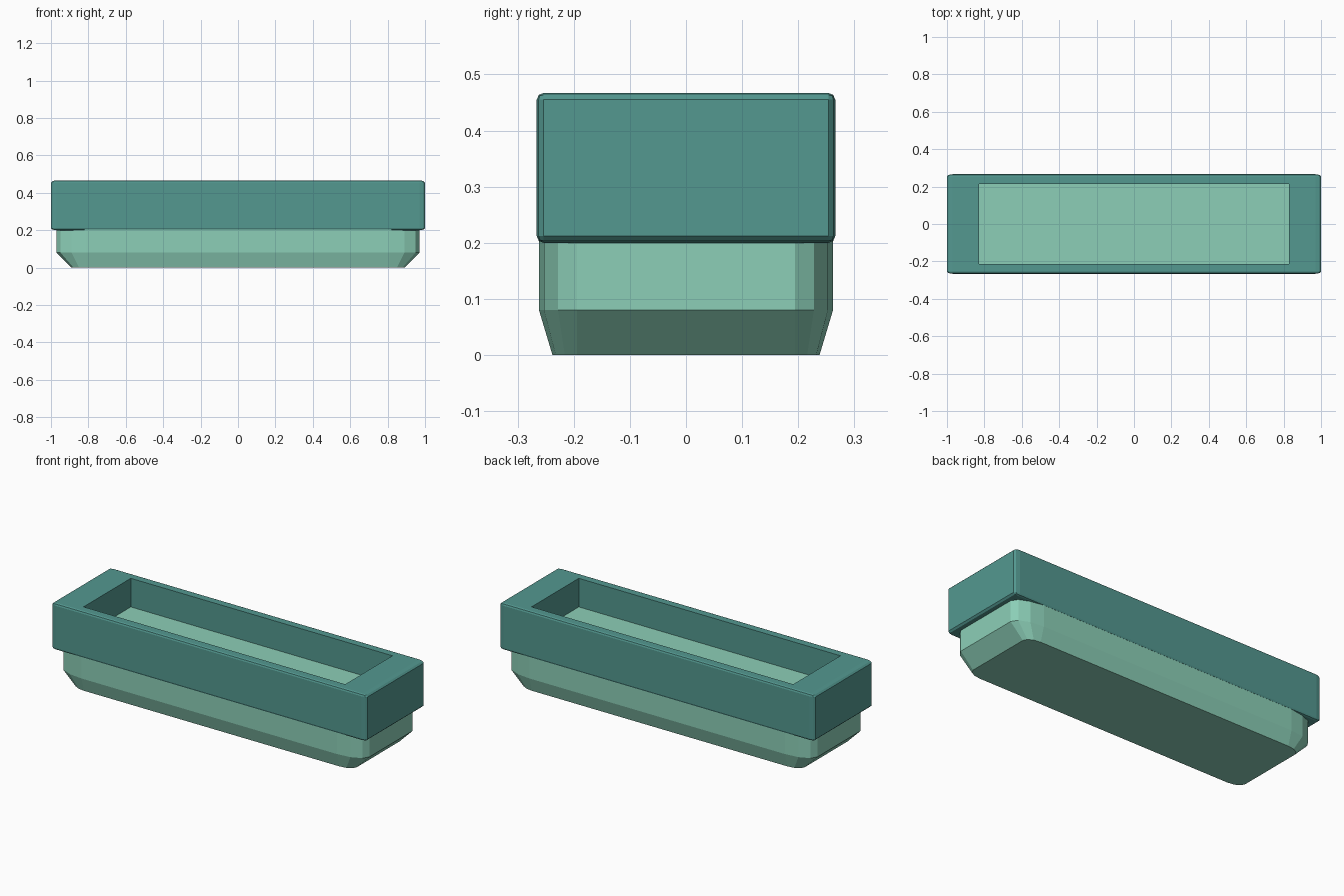
import bpy, bmesh, math

if "Cube" in bpy.data.objects:
    bpy.data.objects.remove(bpy.data.objects["Cube"])


def material(name, color):
    m = bpy.data.materials.new(name)
    m.diffuse_color = (*color, 1)
    m.use_nodes = True
    m.node_tree.nodes["Principled BSDF"].inputs["Base Color"].default_value = m.diffuse_color
    return m


def add_object(name, bm, mat):
    bmesh.ops.recalc_face_normals(bm, faces=bm.faces[:])
    mesh = bpy.data.meshes.new(name)
    bm.to_mesh(mesh)
    bm.free()
    mesh.materials.append(mat)
    ob = bpy.data.objects.new(name, mesh)
    bpy.context.collection.objects.link(ob)
    return ob


def box(bm, sx, sy, z0, z1):
    bmesh.ops.create_cube(bm, size=1)
    for v in bm.verts:
        v.co.x *= sx
        v.co.y *= sy
        v.co.z = z0 if v.co.z < 0 else z1


def rounded_loop(bm, cx, cy, rx, ry, z, steps=3):
    """Rectangle outline whose corners are quarter ellipses."""
    loop = []
    for q, (sx, sy) in enumerate(((1, 1), (-1, 1), (-1, -1), (1, -1))):
        for i in range(steps + 1):
            a = math.pi / 2 * (q + i / steps)
            loop.append(bm.verts.new((sx * cx + rx * math.cos(a),
                                      sy * cy + ry * math.sin(a), z)))
    return loop


dark_teal = material("dark teal", (0.087, 0.314, 0.279))
light_green = material("light green", (0.262, 0.623, 0.474))

# Base tray: rounded block with a tapered underside; its top is the basin floor
bm = bmesh.new()
loops = [rounded_loop(bm, 0.81, 0.194, 0.08, 0.044, 0.0),
         rounded_loop(bm, 0.81, 0.194, 0.16, 0.068, 0.08),
         rounded_loop(bm, 0.81, 0.194, 0.16, 0.068, 0.303)]
bm.faces.new(loops[0])
bm.faces.new(loops[-1])
for lo, hi in zip(loops, loops[1:]):
    for i in range(len(lo)):
        j = (i + 1) % len(lo)
        bm.faces.new((lo[i], lo[j], hi[j], hi[i]))
add_object("base", bm, light_green)

# Rim: softened box, bevelled before squashing so the bevel is longer along x
SQUASH = 0.4
bm = bmesh.new()
box(bm, 2.0, 0.532 / SQUASH, 0.2 / SQUASH, 0.467 / SQUASH)
bmesh.ops.bevel(bm, geom=bm.edges[:], offset=0.03, segments=2, profile=0.5,
                affect='EDGES')
for v in bm.verts:
    v.co.y *= SQUASH
    v.co.z *= SQUASH
rim = add_object("rim", bm, dark_teal)

# Opening cut through the rim
bm = bmesh.new()
box(bm, 1.66, 0.428, 0.1, 0.6)
cutter = add_object("opening_cutter", bm, dark_teal)
cutter.hide_render = True
cutter.display_type = 'WIRE'
cut = rim.modifiers.new("opening", 'BOOLEAN')
cut.operation = 'DIFFERENCE'
cut.solver = 'EXACT'
cut.object = cutter
